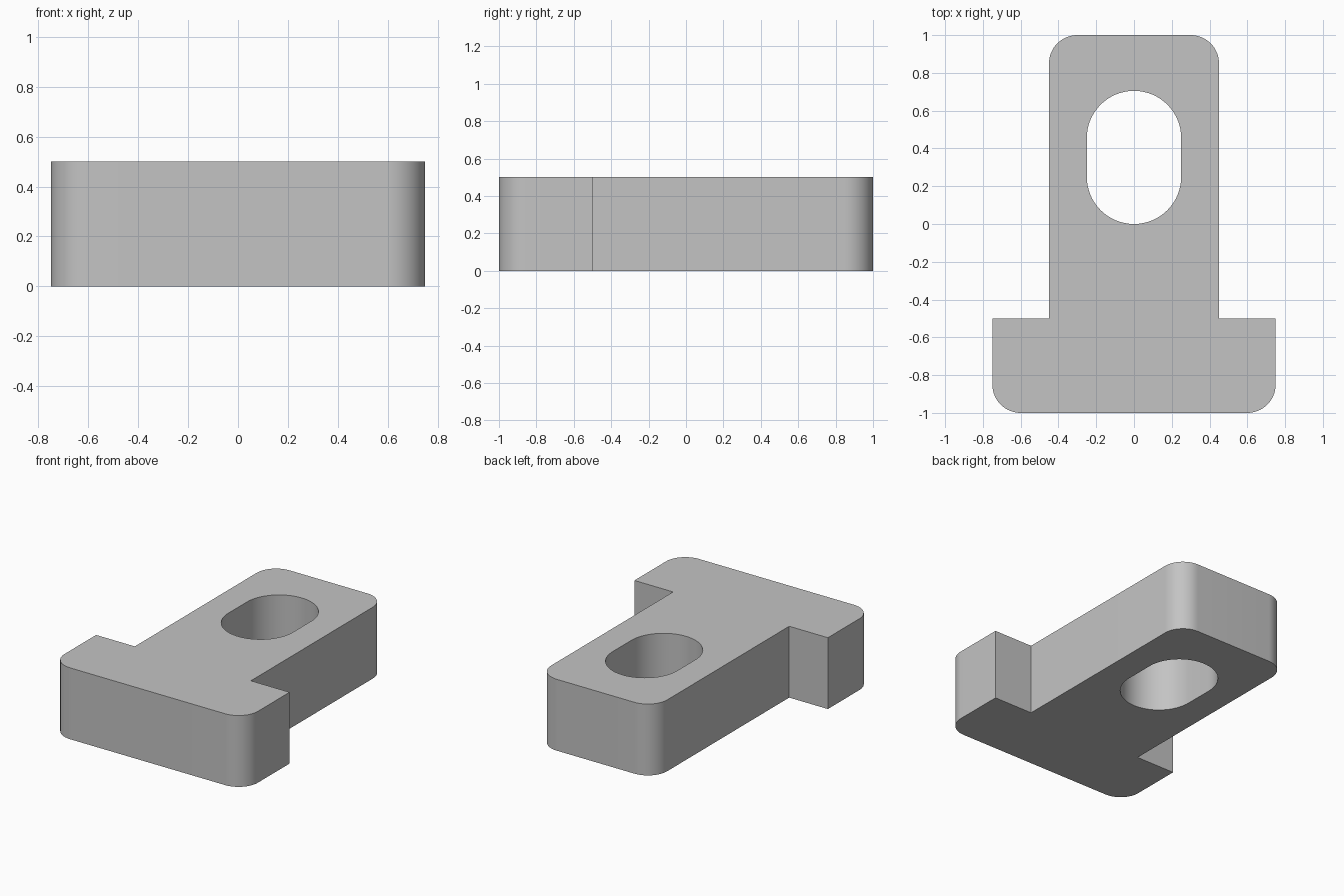
import bpy
import bmesh
from math import cos, sin, pi, radians

cube = bpy.data.objects.get("Cube")
if cube:
    bpy.data.objects.remove(cube, do_unlink=True)

HEIGHT = 0.5
HEAD_X, STEM_X = 0.75, 0.45
SHOULDER_Y = -0.5
CORNER = 0.15
SLOT_R, SLOT_LOW, SLOT_HIGH = 0.25, 0.25, 0.455


def arc(cx, cy, radius, start, end, steps):
    """Points on an arc, angles in degrees."""
    angles = [radians(start + (end - start) * i / steps) for i in range(steps + 1)]
    return [(cx + radius * cos(a), cy + radius * sin(a)) for a in angles]


def add_loop(bm, points):
    verts = [bm.verts.new((x, y, 0)) for x, y in points]
    return [bm.edges.new((v, verts[i - 1])) for i, v in enumerate(verts)]


# Right half of the T outline, mirrored to close the loop
half = arc(HEAD_X - CORNER, -1 + CORNER, CORNER, -90, 0, 16)
half += [(HEAD_X, SHOULDER_Y), (STEM_X, SHOULDER_Y)]
half += arc(STEM_X - CORNER, 1 - CORNER, CORNER, 0, 90, 16)
outline = half + [(-x, y) for x, y in reversed(half)]

# Slot with round ends
slot = arc(0, SLOT_HIGH, SLOT_R, 0, 180, 32) + arc(0, SLOT_LOW, SLOT_R, 180, 360, 32)

# Fill the profile around the slot and extrude it upwards
bm = bmesh.new()
edges = add_loop(bm, outline) + add_loop(bm, slot)
bmesh.ops.triangle_fill(bm, edges=edges, use_beauty=True, normal=(0, 0, 1))
result = bmesh.ops.extrude_face_region(bm, geom=bm.faces[:])
top = [g for g in result["geom"] if isinstance(g, bmesh.types.BMVert)]
bmesh.ops.translate(bm, verts=top, vec=(0, 0, HEIGHT))
bmesh.ops.recalc_face_normals(bm, faces=bm.faces[:])

mesh = bpy.data.meshes.new("slotted_t_block")
bm.to_mesh(mesh)
bm.free()
block = bpy.data.objects.new("slotted_t_block", mesh)
bpy.context.collection.objects.link(block)

# Plain grey finish
color = (0.55, 0.55, 0.55, 1)
grey = bpy.data.materials.new("light_grey")
grey.use_nodes = True
grey.diffuse_color = color
grey.node_tree.nodes["Principled BSDF"].inputs["Base Color"].default_value = color
mesh.materials.append(grey)

# Smooth curved walls, sharp rims
bpy.ops.object.select_all(action="DESELECT")
block.select_set(True)
bpy.context.view_layer.objects.active = block
bpy.ops.object.shade_smooth_by_angle(angle=radians(30))
